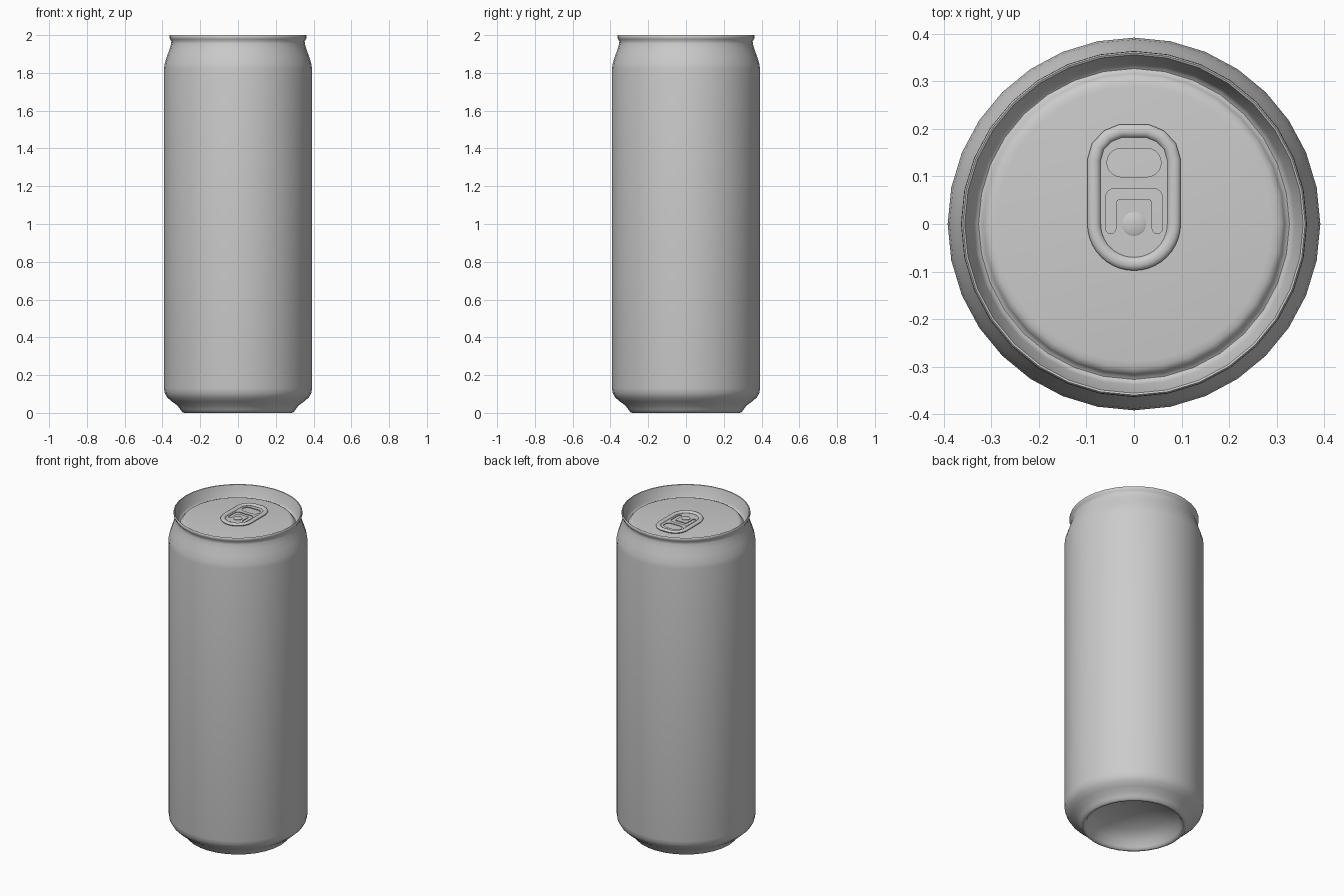
import bpy, bmesh
from math import sin, cos, pi, radians

if "Cube" in bpy.data.objects:
    bpy.data.objects.remove(bpy.data.objects["Cube"])

SIDES = 32


def finish(name, mesh, angle=45):
    for p in mesh.polygons:
        p.use_smooth = True
    mesh.set_sharp_from_angle(angle=radians(angle))
    obj = bpy.data.objects.new(name, mesh)
    bpy.context.collection.objects.link(obj)
    return obj


def lathe(name, profile, sides=SIDES, angle=45):
    """Revolve (radius, z) points about z; profile runs up the outside."""
    bm = bmesh.new()
    rings = [[bm.verts.new((r * cos(2 * pi * j / sides), r * sin(2 * pi * j / sides), z))
              for j in range(sides)] for r, z in profile]
    for a, b in zip(rings, rings[1:]):
        for j in range(sides):
            k = (j + 1) % sides
            bm.faces.new((a[j], a[k], b[k], b[j]))
    bmesh.ops.remove_doubles(bm, verts=bm.verts, dist=1e-5)
    mesh = bpy.data.meshes.new(name)
    bm.to_mesh(mesh)
    bm.free()
    return finish(name, mesh, angle)


def arc(cx, cy, r, a0, a1, n=6):
    return [(cx + r * cos(radians(a0 + (a1 - a0) * i / n)),
             cy + r * sin(radians(a0 + (a1 - a0) * i / n))) for i in range(n + 1)]


def curve_part(name, outlines, z, flat, thickness, z_scale=1.0):
    """Closed outlines become a filled plate with holes, or a round tube."""
    cu = bpy.data.curves.new(name, 'CURVE')
    cu.dimensions = '2D' if flat else '3D'
    if flat:
        cu.fill_mode = 'BOTH'
        cu.extrude = thickness
    else:
        cu.fill_mode = 'FULL'
        cu.bevel_depth = thickness
        cu.bevel_resolution = 3
    for pts in outlines:
        sp = cu.splines.new('POLY')
        sp.points.add(len(pts) - 1)
        for p, (x, y) in zip(sp.points, pts):
            p.co = (x, y, 0, 1)
        sp.use_cyclic_u = True
    tmp = bpy.data.objects.new(name + "_curve", cu)
    bpy.context.collection.objects.link(tmp)
    deps = bpy.context.evaluated_depsgraph_get()
    mesh = bpy.data.meshes.new_from_object(tmp.evaluated_get(deps))
    bpy.data.objects.remove(tmp)
    for v in mesh.vertices:
        v.co.z = v.co.z * z_scale + z
    return finish(name, mesh)


# Can wall: domed base, foot ring, straight side, shoulder, neck and rim
lathe("can_body", [
    (0, 0.125), (0.1, 0.115), (0.19, 0.088), (0.25, 0.05), (0.268, 0.015),
    (0.277, 0.003), (0.285, 0.0), (0.295, 0.004), (0.305, 0.018), (0.322, 0.04),
    (0.35, 0.06), (0.375, 0.082), (0.388, 0.105), (0.392, 0.13),
    (0.392, 1.82), (0.388, 1.85), (0.375, 1.89), (0.361, 1.93), (0.354, 1.955),
    (0.353, 1.968), (0.36, 1.978), (0.364, 1.988), (0.363, 1.997), (0.36, 2.0)])

# Lid: inner rim wall, groove and raised panel
lathe("lid", [
    (0.36, 2.0), (0.356, 1.998), (0.352, 1.985), (0.338, 1.935), (0.333, 1.926),
    (0.327, 1.922), (0.321, 1.925), (0.317, 1.932), (0.312, 1.939),
    (0.303, 1.943), (0.29, 1.945), (0, 1.945)])

# Pull tab: rolled edge and a plate with finger hole and hinge slot
outline = (arc(0, 0, 0.084, 180, 360, 20)
           + [(0.084, 0.135), (0.076, 0.163), (0.055, 0.185), (0.028, 0.196)]
           + [(-0.028, 0.196), (-0.055, 0.185), (-0.076, 0.163), (-0.084, 0.135)])
finger_hole = arc(0.027, 0.129, 0.03, -90, 90, 10) + arc(-0.027, 0.129, 0.03, 90, 270, 10)
hinge_slot = (arc(0.04, 0.055, 0.02, 0, 90) + arc(-0.04, 0.055, 0.02, 90, 180)
              + arc(-0.049, -0.009, 0.011, 180, 360)
              + arc(-0.03, 0.044, 0.008, 180, 90) + arc(0.03, 0.044, 0.008, 90, 0)
              + arc(0.049, -0.009, 0.011, 180, 360))
curve_part("tab_edge", [outline], 1.955, False, 0.014, 0.65)
curve_part("tab_plate", [outline, finger_hole, hinge_slot], 1.952, True, 0.002)

# Rivet holding the tab
lathe("rivet", [(0, 1.944), (0.025, 1.944), (0.025, 1.957), (0.022, 1.959), (0, 1.959)], 24)
